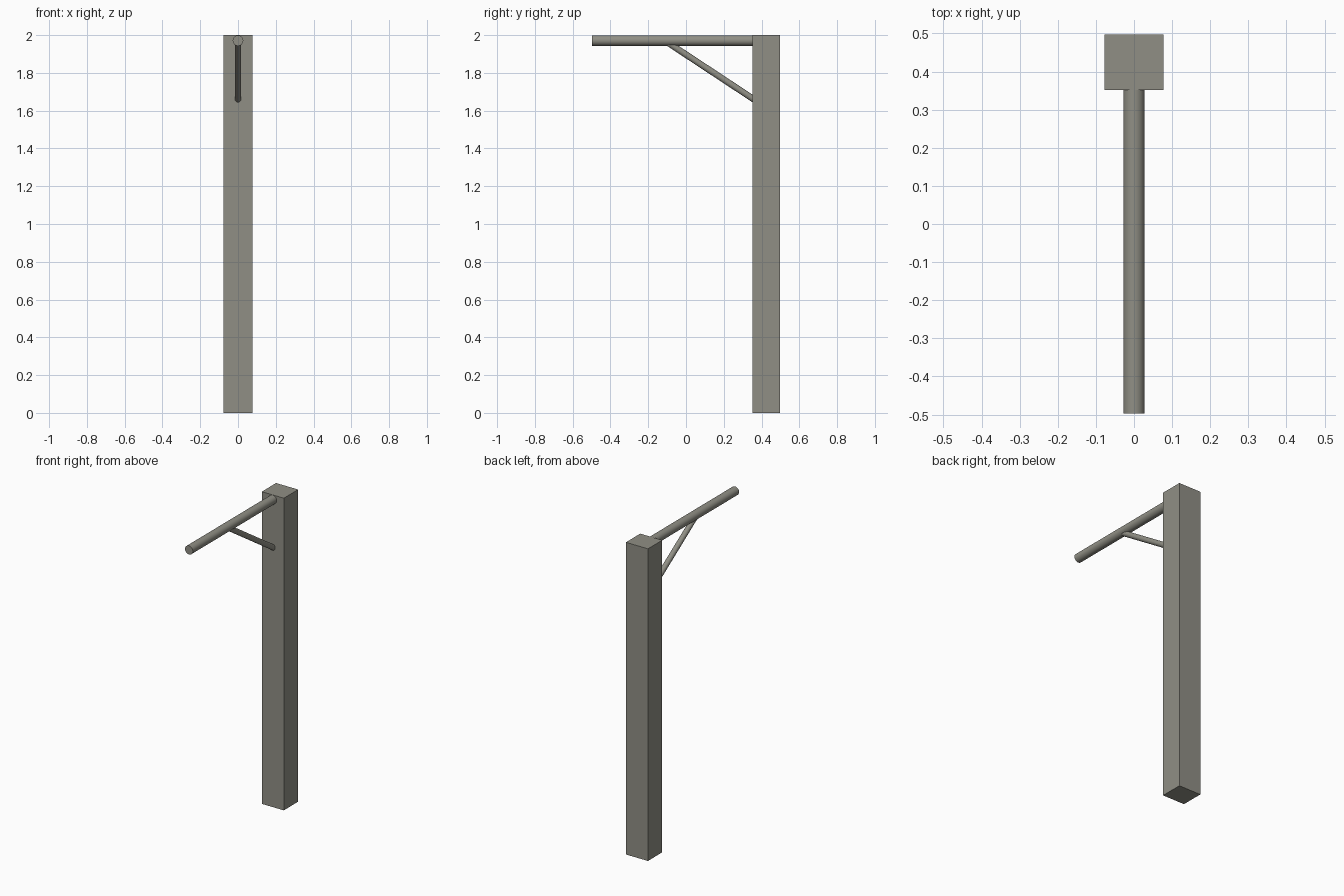
import bpy
from mathutils import Vector

if "Cube" in bpy.data.objects:
    bpy.data.objects.remove(bpy.data.objects["Cube"])

mat = bpy.data.materials.new("weathered grey wood")
mat.diffuse_color = (0.28, 0.275, 0.235, 1)
mat.use_nodes = True
mat.node_tree.nodes["Principled BSDF"].inputs["Base Color"].default_value = mat.diffuse_color


def rod(name, a, b, radius):
    """Smooth round bar between two points."""
    a, b = Vector(a), Vector(b)
    d = b - a
    bpy.ops.mesh.primitive_cylinder_add(
        vertices=32, radius=radius, depth=d.length, location=(a + b) / 2,
        rotation=d.to_track_quat('Z', 'Y').to_euler())
    ob = bpy.context.object
    ob.name = name
    ob.data.materials.append(mat)
    bpy.ops.object.shade_smooth_by_angle()
    return ob


# Square upright post at the back
y_front, y_back = 0.352, 0.497
bpy.ops.mesh.primitive_cube_add(size=1, location=(0, (y_front + y_back) / 2, 1))
post = bpy.context.object
post.name = "post"
post.scale = (0.156, y_back - y_front, 2)
bpy.ops.object.transform_apply(location=False, rotation=False, scale=True)
post.data.materials.append(mat)

# Round horizontal arm, flush with the top of the post
rod("arm", (0, -0.497, 1.971), (0, y_front + 0.02, 1.971), 0.028)

# Thin diagonal brace, its ends buried in the arm and the post
rod("brace", (0, -0.098, 1.9615), (0, 0.385, 1.643), 0.017)
